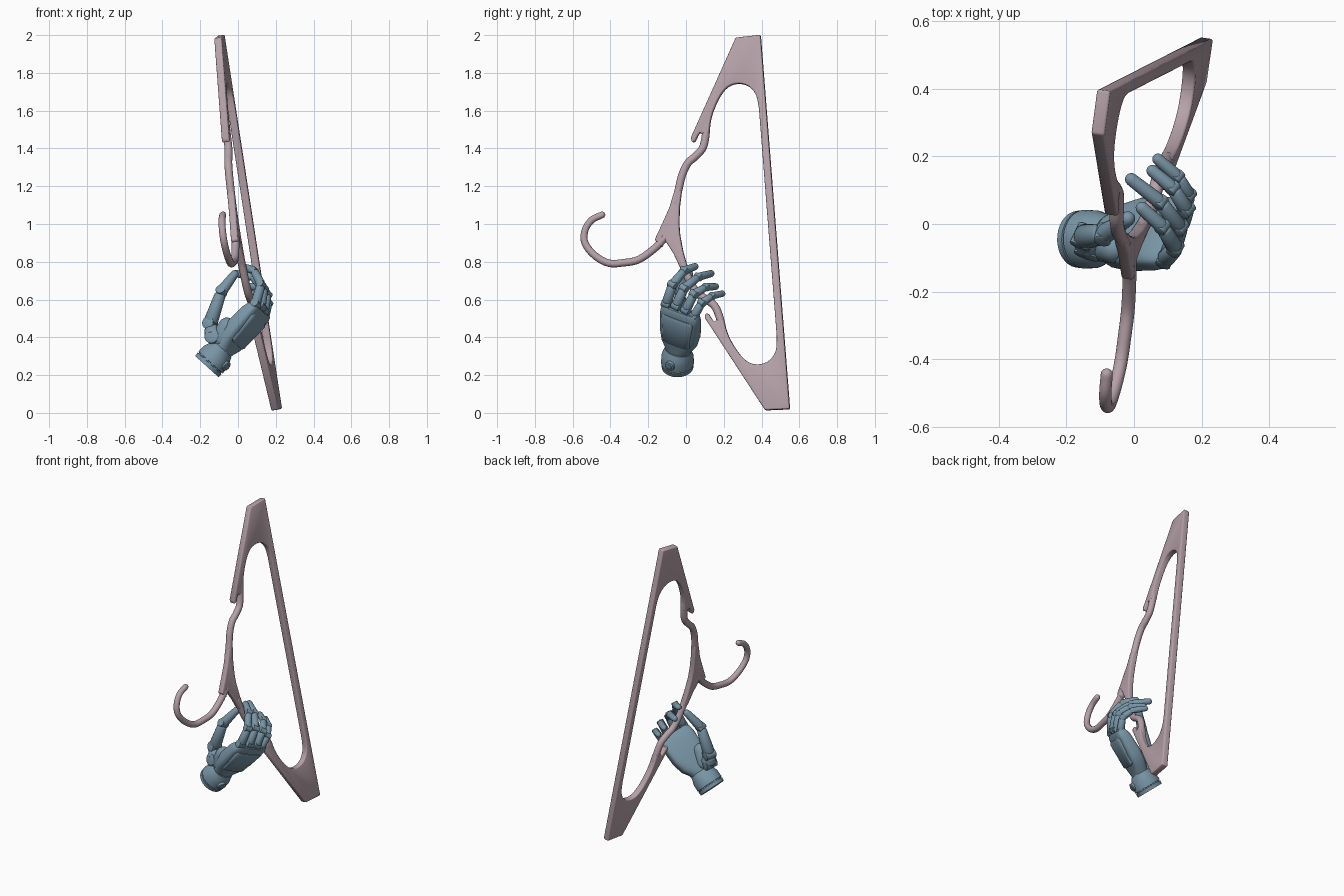
import bpy, bmesh
from math import sin, cos, pi, radians, copysign
from mathutils import Vector, Matrix

if "Cube" in bpy.data.objects:
    bpy.data.objects.remove(bpy.data.objects["Cube"])


def material(name, rgb):
    m = bpy.data.materials.new(name)
    m.diffuse_color = (*rgb, 1)
    m.use_nodes = True
    m.node_tree.nodes["Principled BSDF"].inputs["Base Color"].default_value = m.diffuse_color
    return m


PINK = material("dusty_pink", (0.47, 0.36, 0.40))
STEEL = material("blue_steel", (0.19, 0.30, 0.38))


def finish(name, bm, mat, bevel=0.0):
    bmesh.ops.recalc_face_normals(bm, faces=bm.faces)
    me = bpy.data.meshes.new(name)
    bm.to_mesh(me)
    bm.free()
    ob = bpy.data.objects.new(name, me)
    bpy.context.collection.objects.link(ob)
    me.materials.append(mat)
    bpy.ops.object.select_all(action='DESELECT')
    ob.select_set(True)
    bpy.context.view_layer.objects.active = ob
    if bevel:
        b = ob.modifiers.new("bevel", 'BEVEL')
        b.width, b.segments, b.limit_method, b.angle_limit = bevel, 3, 'ANGLE', radians(50)
        bpy.ops.object.convert(target='MESH')
    bpy.ops.object.shade_smooth_by_angle(angle=radians(40))
    return ob


def loft(name, rings, mat):
    bm = bmesh.new()
    rows = [[bm.verts.new(p) for p in r] for r in rings]
    n = len(rows[0])
    for a, b in zip(rows, rows[1:]):
        for i in range(n):
            bm.faces.new((a[i], a[(i + 1) % n], b[(i + 1) % n], b[i]))
    bm.faces.new(rows[0])
    bm.faces.new(rows[-1])
    return finish(name, bm, mat)


def spline(pts, steps=6):
    q = [2 * pts[0] - pts[1]] + pts + [2 * pts[-1] - pts[-2]]
    out = []
    for a, b, c, d in zip(q, q[1:], q[2:], q[3:]):
        for k in range(steps):
            t = k / steps
            out.append(0.5 * (2 * b + (c - a) * t + (2 * a - 5 * b + 4 * c - d) * t * t
                              + (3 * b - a - 3 * c + d) * t ** 3))
    return out + [pts[-1]]


def tube(name, pts, r0, r1, ref, mat, n=16, cap=1.0, flat=1.0):
    """Round-ended tube; cap is the roundness of the ends, flat squashes it along ref."""
    m = len(pts) - 1
    tan = [(pts[min(i + 1, m)] - pts[max(i - 1, 0)]).normalized() for i in range(m + 1)]
    rows = [(p, t, r0 + (r1 - r0) * i / m) for i, (p, t) in enumerate(zip(pts, tan))]
    ang = [radians(a) for a in (25, 50, 70, 84)]
    head = [(pts[0] - tan[0] * r0 * cap * sin(a), tan[0], r0 * cos(a)) for a in reversed(ang)]
    tail = [(pts[-1] + tan[-1] * r1 * cap * sin(a), tan[-1], r1 * cos(a)) for a in ang]
    rings = []
    for p, t, r in head + rows + tail:
        u = (ref - t * ref.dot(t)).normalized()
        v = t.cross(u)
        rings.append([p + r * (u * flat * cos(2 * pi * k / n) + v * sin(2 * pi * k / n)) for k in range(n)])
    return loft(name, rings, mat)


# ---- Hanger: drawn as (y, z) points on a tilted plane, mirrored across its own centre line
NRM = Vector((1, -0.15, 0.142)).normalized()
MID, UP = Vector((0.4725, 1.01)), Vector((-0.078, 0.997)).normalized()


def on_plane(p):
    return Vector((0.135 + 0.15 * p[0] - 0.142 * p[1], p[0], p[1]))


def mirror(pts):
    out = []
    for p in pts:
        d = Vector(p) - MID
        out.append(Vector(p) - 2 * d.dot(UP) * UP)
    return out


def plate(name, outline, thick, bevel):
    bm = bmesh.new()
    a = [bm.verts.new(on_plane(p) - NRM * thick / 2) for p in outline]
    b = [bm.verts.new(on_plane(p) + NRM * thick / 2) for p in outline]
    bm.faces.new(a)
    bm.faces.new(b)
    n = len(a)
    for i in range(n):
        bm.faces.new((a[i], a[(i + 1) % n], b[(i + 1) % n], b[i]))
    return finish(name, bm, PINK, bevel)


# long bar with both wedge ends and strap notches
inner = [Vector(p) for p in ((0.122, 1.48), (0.128, 1.53), (0.142, 1.59), (0.18, 1.675), (0.225, 1.727),
                             (0.28, 1.743), (0.335, 1.727), (0.373, 1.68), (0.388, 1.61))]
half = [(0.395, 2.0), (0.265, 1.985), (0.027, 1.455), (0.033, 1.432), (0.05, 1.437), (0.062, 1.465),
        (0.075, 1.485), (0.085, 1.475)] + spline(inner, 3)
plate("hanger_frame", half + list(reversed(mirror(half))), 0.04, 0.009)

# S-shaped arms linking frame and neck
arm = [(0.108, 1.52), (0.102, 1.455), (0.087, 1.40), (0.05, 1.358), (0.01, 1.322), (-0.02, 1.26), (-0.042, 1.17),
       (-0.055, 1.11)]
for side, pts in (("upper", arm), ("lower", mirror(arm))):
    tube(side + "_arm", spline([on_plane(p) for p in pts]), 0.021, 0.021, NRM, PINK)

# triangular neck
neck = [(-0.022, 1.18), (-0.033, 1.09), (-0.036, 1.0)]
neck_out = [(-0.062, 1.17), (-0.085, 1.09), (-0.125, 1.0), (-0.165, 0.915)]
plate("hanger_neck", neck_out[::-1] + neck + mirror(neck)[::-1] + mirror(neck_out[:3])
      + [Vector((-0.125, 0.875))], 0.038, 0.009)

# hook
hook = [(-0.11, 0.93), (-0.165, 0.872), (-0.25, 0.812), (-0.33, 0.795), (-0.41, 0.793), (-0.485, 0.835),
        (-0.535, 0.90), (-0.535, 0.965), (-0.50, 1.02), (-0.445, 1.048)]
tube("hook", spline([on_plane(p) for p in hook]), 0.021, 0.018, NRM, PINK)

# ---- Hand: local axes are w (across, toward little finger), p (out of palm), a (wrist to fingers)
A = Vector((0.67, 0, 0.74)).normalized()
W = Vector((0.36, 0.87, -0.33))
W = (W - A * W.dot(A)).normalized()
P = A.cross(W)
O = Vector((-0.165, -0.045, 0.245))


def hand(w, p, a):
    return O + W * w + P * p + A * a


def shell(name, sections, n=32):
    """Loft of rounded-rectangle sections: a, centre w, centre p, half width, half depth, squareness."""
    rings = []
    for a, cw, cp, hw, hp, e in sections:
        ring = []
        for k in range(n):
            c, s = cos(2 * pi * k / n), sin(2 * pi * k / n)
            ring.append(hand(cw + hw * copysign(abs(c) ** e, c), cp + hp * copysign(abs(s) ** e, s), a))
        rings.append(ring)
    return loft(name, rings, STEEL)


# wrist cuff, with a groove near the open end
shell("wrist_cuff", [(0.0, 0, 0, .076, .076, 1), (0.0, 0, 0, .084, .084, 1), (.022, 0, 0, .086, .086, 1),
                     (.023, 0, 0, .080, .080, 1), (.029, 0, 0, .080, .080, 1), (.03, 0, 0, .087, .087, 1),
                     (.075, 0, 0, .086, .084, 1), (.10, 0, 0, .079, .072, 1), (.125, .003, 0, .07, .055, .9)])
# palm body
shell("palm", [(.11, .003, 0, .066, .05, .9), (.14, .005, .002, .075, .05, .75), (.18, .01, .004, .098, .05, .6),
               (.25, .014, .005, .111, .05, .5), (.36, .016, .004, .114, .044, .5), (.40, .018, .0, .11, .036, .5),
               (.415, .018, .0, .10, .026, .6)])
# back-of-hand cover and thumb mound
shell("back_cover", [(.19, .012, -.02, .07, .03, .5), (.20, .012, -.02, .082, .036, .5),
                     (.36, .016, -.018, .096, .034, .5), (.375, .016, -.016, .088, .026, .5)])
tube("thumb_mound", [hand(-.035, .03, .16), hand(-.055, .045, .23)], .052, .045, W, STEEL, 24)

# round button on the cuff, made of two rings
for nm, r, h in (("button_rim", .027, .09), ("button_core", .016, .096)):
    tube(nm, [hand(0, -.06, .07), hand(0, -h, .07)], r, r, W, STEEL, 20, cap=.15)


# jointed digits: bones between successive points, hinge pins at each joint
def digit(name, pts, r0, r1, ref):
    pts = [hand(*p) for p in pts]
    n = len(pts) - 1
    for i in range(n):
        d = (pts[i + 1] - pts[i]).normalized()
        ra, rb = (r0 + (r1 - r0) * t / n for t in (i, i + 1))
        end = pts[i + 1] - d * (rb * 0.7)
        tube(f"{name}_bone_{i + 1}", [pts[i] + d * ra * 0.45, end], ra, rb, ref, STEEL, 16,
             cap=1.0 if i == n - 1 else .45)
        side = (ref - d * ref.dot(d)).normalized() * ra * 0.85
        tube(f"{name}_pin_{i + 1}", [pts[i] - side, pts[i] + side], ra * .85, ra * .85, d, STEEL, 16, cap=.15)


digit("index_finger", [(-.066, .0, .42), (-.062, .055, .515), (-.045, .155, .545), (-.022, .245, .515)],
      .027, .019, W)
digit("middle_finger", [(-.008, .0, .43), (.003, .065, .51), (.028, .175, .515), (.052, .285, .465)],
      .027, .019, W)
digit("ring_finger", [(.05, .0, .425), (.066, .06, .50), (.095, .14, .50), (.12, .215, .455)],
      .026, .018, W)
digit("little_finger", [(.10, .0, .405), (.12, .05, .47), (.145, .12, .475), (.168, .20, .44)],
      .024, .017, W)
# thumb, opposing the fingers
digit("thumb", [(-.05, .06, .14), (-.062, .125, .18), (-.09, .19, .345), (-.05, .225, .475)], .046, .022, W)
